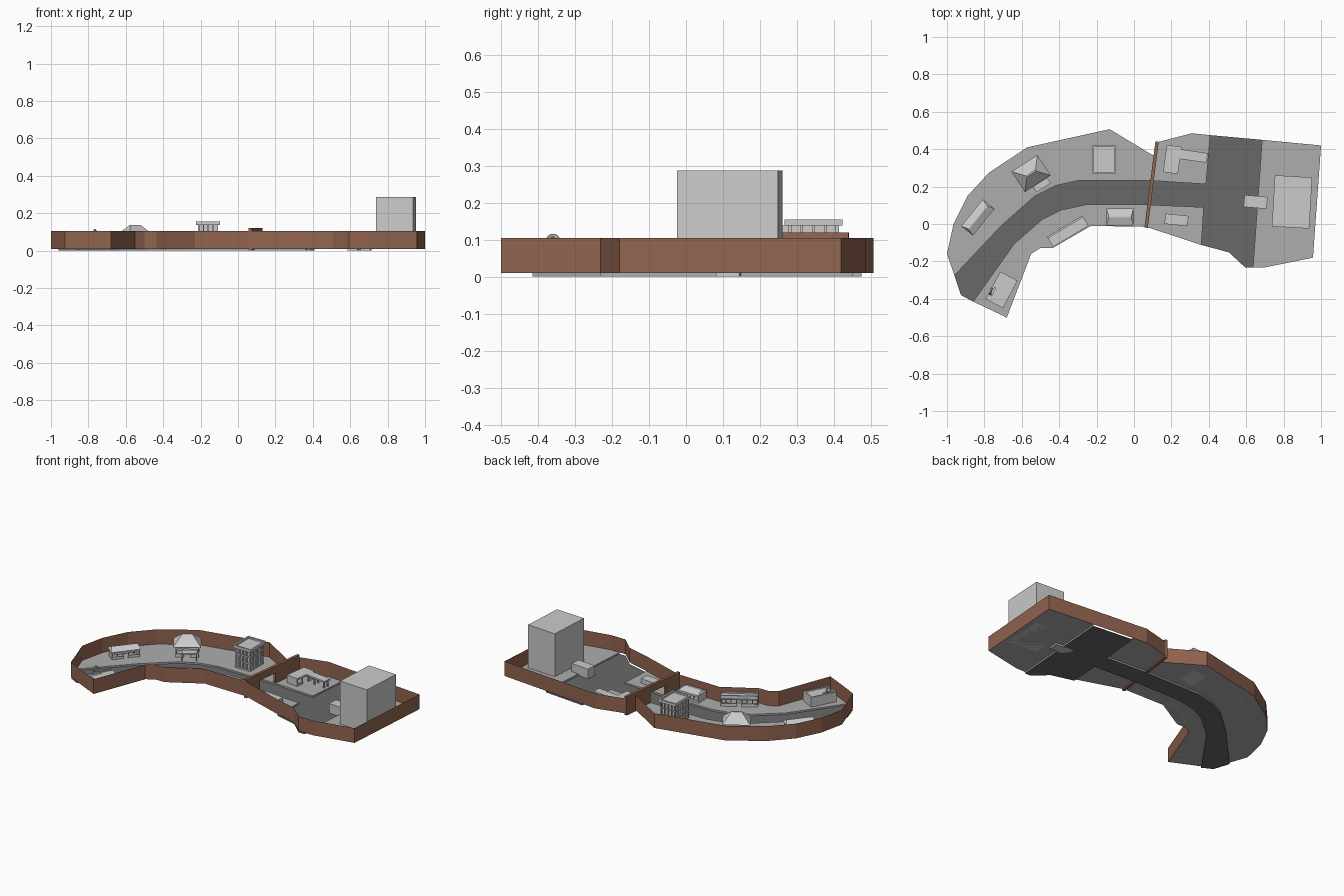
import bpy, bmesh, math
from mathutils import Matrix, Vector

if "Cube" in bpy.data.objects:
    bpy.data.objects.remove(bpy.data.objects["Cube"])

G = 0.01  # pavement level

def mat(name, c):
    m = bpy.data.materials.new(name)
    m.diffuse_color = (*c, 1)
    m.use_nodes = True
    m.node_tree.nodes["Principled BSDF"].inputs["Base Color"].default_value = m.diffuse_color
    return m

BRICK = mat("brick", (0.29, 0.13, 0.08))
PAVE = mat("pavement", (0.42, 0.42, 0.42))
ROAD = mat("asphalt", (0.14, 0.14, 0.14))

def mesh(name, verts, faces, frame=None, material=None):
    me = bpy.data.meshes.new(name)
    me.from_pydata(verts, [], faces)
    ob = bpy.data.objects.new(name, me)
    bpy.context.collection.objects.link(ob)
    if frame:
        me.transform(frame)
    if material:
        me.materials.append(material)
    return ob

def at(x, y, deg):
    return Matrix.Translation((x, y, 0)) @ Matrix.Rotation(math.radians(deg), 4, 'Z')

def flat(name, pts, z, material):
    area = sum(a[0] * b[1] - b[0] * a[1] for a, b in zip(pts, pts[1:] + pts[:1]))
    pts = pts if area > 0 else pts[::-1]
    return mesh(name, [(x, y, z) for x, y in pts], [list(range(len(pts)))], None, material)

def strip(name, pts, z0, z1, material):
    n = len(pts)
    v = [(x, y, z) for z in (z0, z1) for x, y in pts]
    return mesh(name, v, [(i, i + 1, n + i + 1, n + i) for i in range(n - 1)], None, material)

def boxes(name, frame, parts, material=None):
    """One object from a list of (x0, x1, y0, y1, z0, z1) boxes in a local frame."""
    v, f = [], []
    for x0, x1, y0, y1, z0, z1 in parts:
        k = len(v)
        v += [(x, y, z) for z in (z0, z1) for x, y in ((x0, y0), (x1, y0), (x1, y1), (x0, y1))]
        f += [(k + 3, k + 2, k + 1, k), (k + 4, k + 5, k + 6, k + 7)]
        f += [(k + i, k + (i + 1) % 4, k + 4 + (i + 1) % 4, k + 4 + i) for i in range(4)]
    return mesh(name, v, f, frame, material)

def parapet(w, d, z0, z1, t=0.008):
    return [(-w, w, -d, t - d, z0, z1), (-w, w, d - t, d, z0, z1),
            (-w, t - w, t - d, d - t, z0, z1), (w - t, w, t - d, d - t, z0, z1)]

def shop(name, frame, w, d, h, bays, door=0, rim=0.008):
    """Hollow shop with windows and a door in its -y side (w, d are half sizes)."""
    t, z1 = 0.006, G + h
    p = [(-w, w, d - t, d, G, z1), (-w, t - w, -d, d - t, G, z1), (w - t, w, -d, d - t, G, z1),
         (t - w, w - t, -d, d - t, z1 - t, z1), (t - w, w - t, -d, t - d, G + h * .75, z1 - t)]
    step = 2 * w / bays
    for i in range(bays):
        x = -w + i * step
        if i:
            p.append((x - t / 2, x + t / 2, -d, t - d, G, G + h * .75))
        if i != door:
            p.append((x + t / 2, x + step - t / 2, -d, t - d, G, G + h * .3))
    boxes(name, frame, p + (parapet(w, d, z1, z1 + rim) if rim else []))

def roof(name, frame, w, d, z0, z1, rx, ry, y=0):
    """Hipped or gabled roof: base half sizes w, d, top half sizes rx, ry."""
    v = [(-w, -d, z0), (w, -d, z0), (w, d, z0), (-w, d, z0),
         (-rx, y - ry, z1), (rx, y - ry, z1), (rx, y + ry, z1), (-rx, y + ry, z1)]
    f = [(3, 2, 1, 0), (4, 5, 6, 7)] + [(i, (i + 1) % 4, 4 + (i + 1) % 4, 4 + i) for i in range(4)]
    mesh(name, v, f, frame)

# Outlines of the two city halves
north = [(.105, .365), (-.13, .507), (-.57, .41), (-.775, .275), (-.89, .15), (-.965, 0), (-1, -.16), (-.96, -.275)]
end = [(-.925, -.38), (-.86, -.415)]
south = [(-.68, -.5), (-.55, -.16), (-.5, -.128), (-.435, -.128), (-.23, -.01), (.065, -.015)]
lane_n = [(-.96, -.275), (-.71, -.01), (-.53, .15), (-.42, .205), (-.30, .232), (.09, .232), (.385, .213)]
lane_s = [(-.86, -.415), (-.64, -.105), (-.49, .025), (-.39, .075), (-.26, .103), (.075, .103), (.373, .09)]
cn = [(.115, .435), (.31, .485), (.408, .475)]
cs = [(.065, -.015), (.36, -.112)]
east = [(.685, .45), (1, .42), (.957, -.18), (.70, -.232), (.636, -.232)]
notch = [(.594, -.232), (.508, -.152)]

# Pavements
flat("north_pavement", north + lane_n[1:5] + [(.09, .232)], G, PAVE)
flat("south_pavement", end[1:] + south + lane_s[:0:-1][1:], G, PAVE)
flat("gate_north_pavement", cn + [lane_n[6], lane_n[5]], G, PAVE)
flat("gate_south_pavement", cs + [lane_s[6], lane_s[5]], G, PAVE)
flat("east_pavement", east, G, PAVE)

# Roads and their curbs
flat("curved_road", lane_n + lane_s[::-1] + [end[0]], 0, ROAD)
flat("main_road", [cn[2], east[0], east[4], *notch, cs[1], lane_s[6], lane_n[6]], 0, ROAD)
for i, c in enumerate([lane_n + [cn[2]], lane_s + [cs[1]], [east[0], east[4]]]):
    strip(f"curb_{i}", c, 0, G, PAVE)

# Perimeter walls
strip("west_wall", north + end + south, G, .105, BRICK)
strip("east_wall", cs + notch[::-1] + east[::-1] + cn[::-1], G, .105, BRICK)

# Dividing gate wall with a road opening
gate = at(.065, -.02, 82.8)
boxes("gate_wall", gate, [(0, .12, -.009, .009, 0, .12), (.255, .464, -.009, .009, 0, .12),
                          (.12, .255, -.009, .009, .075, .12)], BRICK)

# Plain blocks in the east half
tower = at(.845, .118, -3.4)
boxes("tower", tower, [(-.10, .10, -.137, .137, G, .287)])
boxes("tower_entrance", at(.65, .118, -5), [(-.062, .062, -.032, .032, 0, .062)])
boxes("low_shelter", at(.227, .022, -6),
      [(-.062, .062, -.028, .028, .032, .04), (-.062, .062, .02, .028, G, .032),
       (-.062, -.055, -.028, .02, G, .032), (.055, .062, -.028, .02, G, .032)])

# Fuel station: shop and canopy on posts
fuel = at(.205, .345, -8)
shop("station_shop", fuel @ at(0, 0, 90), .073, .04, .05, 3, 1, 0)
boxes("station_canopy", fuel, [(.04, .183, .008, .06, .05, .06)] +
      [(x, x + .008, y, y + .008, G, .05) for x in (.09, .165) for y in (.014, .046)])

# Storeyed block with window bays on every side
block = at(-.16, .345, 0)
p = [(-.045, .045, -.06, .06, G, .138)]
for z in (G, .052, .095):
    p.append((-.053, .053, -.068, .068, z, z + .008))
for i in range(5):
    for s in (-1, 1):
        x, y = -.05 + i * .025, -.065 + i * .0325
        p += [(x - .003, x + .003, s * .0645 - .0045, s * .0645 + .0045, G, .138),
              (s * .0495 - .0045, s * .0495 + .0045, y - .003, y + .003, G, .138)]
boxes("storey_block", block, p)
boxes("storey_block_roof", block, [(-.064, .064, -.078, .078, .138, .145)] + parapet(.064, .078, .145, .155, .011))

# House with hipped roof and porch
house = at(-.55, .27, 33)
shop("house_walls", house, .068, .05, .07, 3, 1, 0)
roof("house_roof", house, .082, .065, .08, .138, .03, .004)
boxes("house_porch", house, [(-.03, .06, -.10, -.05, .052, .058)] +
      [(x, x + .006, -.10, -.094, G, .052) for x in (-.03, .054)])

# Roadside shops
west = at(-.835, .035, 51)
shop("west_shop", west, .085, .033, .05, 5, 2, 0)
roof("west_shop_roof", west, .092, .04, .06, .08, .08, .003)
shop("long_diner", at(-.352, -.042, 211), .11, .028, .062, 7, 3)
boxes("long_diner_awning", at(-.352, -.042, 211), [(-.11, .11, -.036, -.028, .055, .06)])
corner = at(-.075, .038, 180)
shop("corner_shop", corner, .07, .042, .05, 4, 1, 0)
roof("corner_shop_roof", corner, .073, .046, .06, .075, .06, .003)

# Corner cafe with a ring sign on its roof
cafe = at(-.708, -.352, 62)
shop("cafe", cafe @ at(0, 0, 180) @ Matrix.Scale(-1, 4, (0, 1, 0)), .083, .052, .055, 4, 1)
boxes("cafe_sign_base", cafe, [(-.055, -.005, .03, .042, .065, .077)])
bpy.ops.mesh.primitive_torus_add(major_segments=16, minor_segments=8, major_radius=.015, minor_radius=.006,
                                 location=(-.765, -.36, .095), rotation=(math.pi / 2, 0, math.radians(75)))
ring = bpy.context.object
ring.name = "ring_sign"
bpy.ops.object.shade_smooth_by_angle()
